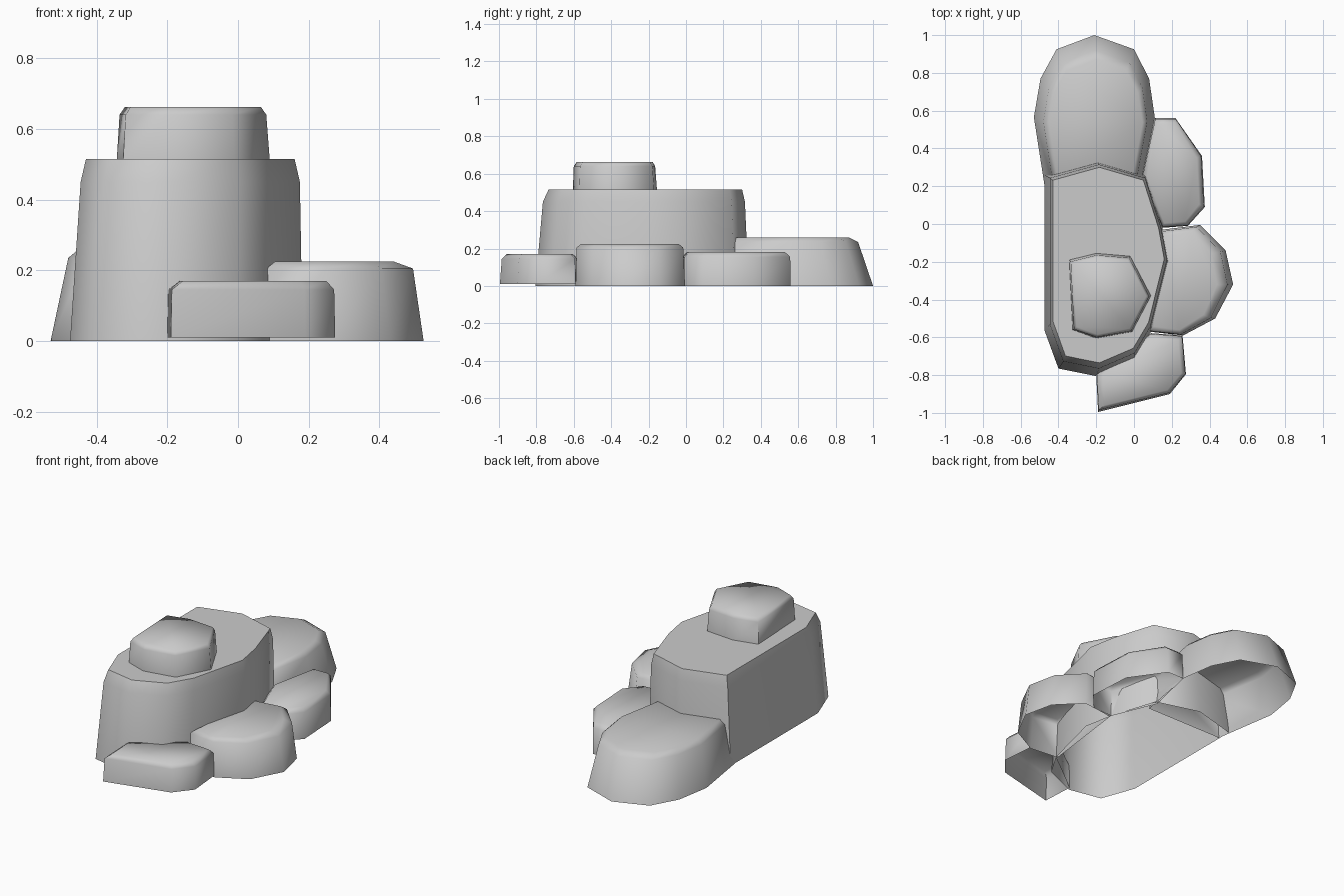
import bpy, bmesh, math

if "Cube" in bpy.data.objects:
    bpy.data.objects.remove(bpy.data.objects["Cube"])


def rock(name, outline, z0, levels):
    """Hollow rock, open below: outline at z0, refitted to each level's box (z, x0, x1, y0, y1)."""
    xs, ys = [p[0] for p in outline], [p[1] for p in outline]
    ax, bx, ay, by = min(xs), max(xs), min(ys), max(ys)
    bm = bmesh.new()
    rings = []
    for z, x0, x1, y0, y1 in [(z0, ax, bx, ay, by)] + levels:
        rings.append([bm.verts.new((x0 + (x - ax) / (bx - ax) * (x1 - x0),
                                    y0 + (y - ay) / (by - ay) * (y1 - y0), z))
                      for x, y in outline])
    n = len(outline)
    for lo, hi in zip(rings, rings[1:]):
        for i in range(n):
            j = (i + 1) % n
            bm.faces.new((lo[i], lo[j], hi[j], hi[i]))
    bm.faces.new(rings[-1])
    me = bpy.data.meshes.new(name)
    bm.to_mesh(me)
    bm.free()
    ob = bpy.data.objects.new(name, me)
    bpy.context.collection.objects.link(ob)
    bpy.context.view_layer.objects.active = ob
    ob.select_set(True)
    bpy.ops.object.shade_smooth_by_angle(angle=math.radians(65))
    ob.select_set(False)


# Outlines run counter-clockwise seen from above

# Tall central rock
rock("main_rock",
     [(-.2, -.805), (0, -.72), (.09, -.57), (.183, -.2), (.15, -.02), (.06, .26),
      (-.2, .335), (-.475, .26), (-.475, -.56), (-.4, -.765)], 0,
     [(.45, -.445, .175, -.765, .315), (.515, -.43, .16, -.735, .30)])

# Small rock on top
rock("top_rock",
     [(-.2, -.605), (-.01, -.57), (.09, -.38), (-.02, -.17), (-.2, -.155),
      (-.343, -.19), (-.325, -.56)], .51,
     [(.64, -.335, .08, -.6, -.165), (.662, -.32, .065, -.585, -.178)])

# Sloping rock behind
rock("back_rock",
     [(.04, .18), (.11, .565), (.08, .77), (0, .925), (-.21, 1), (-.41, .925),
      (-.495, .77), (-.53, .565), (-.47, .18)], 0,
     [(.235, -.48, .07, .21, .92), (.26, -.45, .045, .24, .87)])

# Three low rocks along the right side
rock("right_back_rock",
     [(.15, -.02), (.285, -.01), (.375, .09), (.36, .36), (.22, .56), (.11, .56),
      (.04, .25)], 0,
     [(.155, .045, .37, -.017, .557), (.18, .07, .345, .005, .53)])

rock("right_middle_rock",
     [(.08, -.57), (.26, -.59), (.43, -.5), (.525, -.32), (.485, -.14), (.35, -.005),
      (.15, -.03)], 0,
     [(.205, .08, .495, -.585, -.015), (.225, .105, .44, -.56, -.04)])

rock("right_front_rock",
     [(-.19, -.995), (.19, -.9), (.275, -.795), (.257, -.59), (.09, -.578), (-.2, -.8)], .01,
     [(.145, -.197, .272, -.985, -.582), (.17, -.165, .25, -.96, -.605)])
